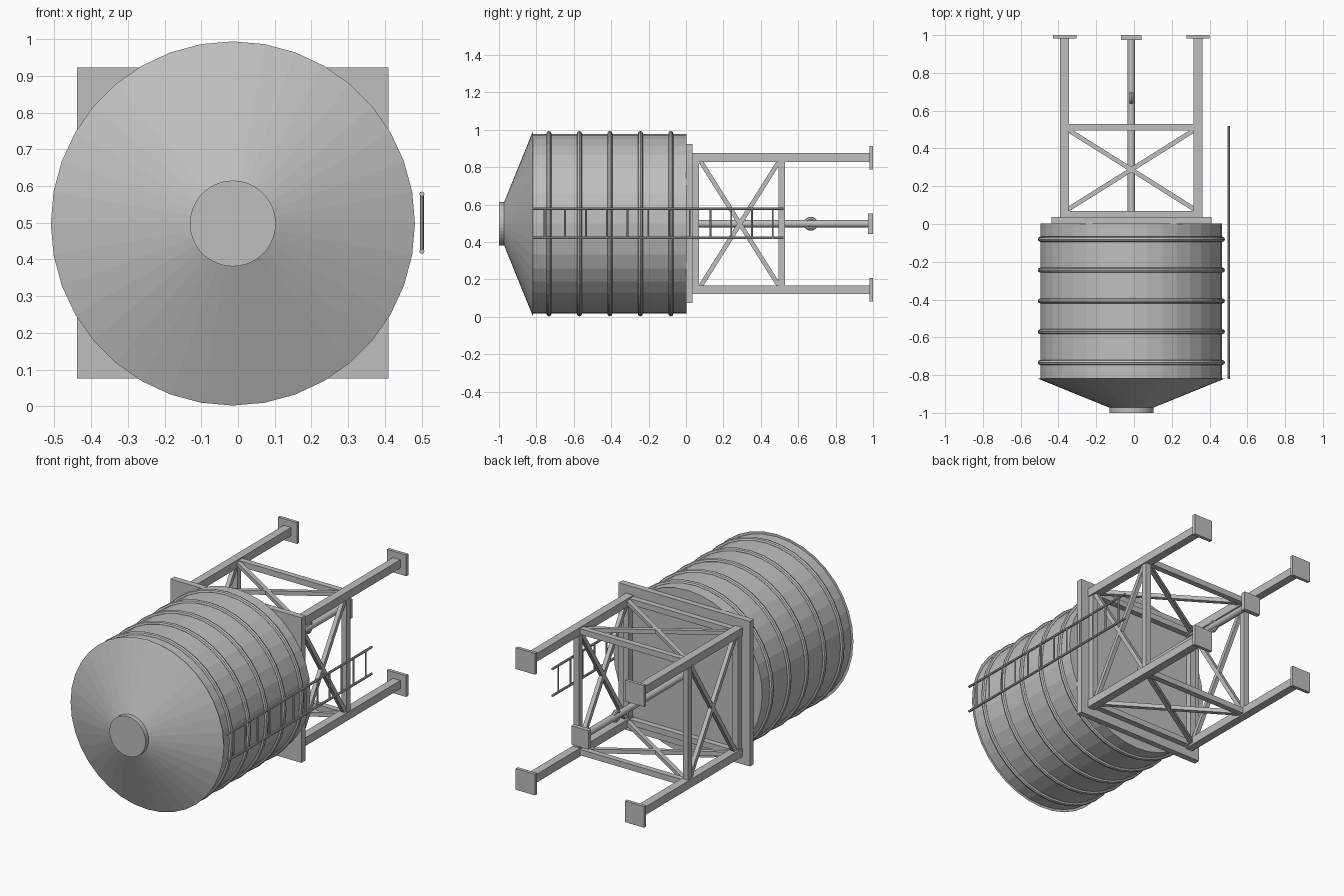
import bpy
import math
from mathutils import Vector

if "Cube" in bpy.data.objects:
    bpy.data.objects.remove(bpy.data.objects["Cube"], do_unlink=True)

CX, CZ = -0.014, 0.498      # axis of the tank, which lies along y
SIDES = 36
LEG = 0.353                 # leg offset from the axis
TURN = (math.pi / 2, 0, 0)

grey = bpy.data.materials.new("plain_grey")
grey.use_nodes = True
grey.diffuse_color = (0.52, 0.52, 0.52, 1)
grey.node_tree.nodes["Principled BSDF"].inputs["Base Color"].default_value = (0.52, 0.52, 0.52, 1)


def finish(name):
    ob = bpy.context.object
    ob.name = ob.data.name = name
    ob.data.materials.append(grey)
    return ob


def box(name, centre, size):
    bpy.ops.mesh.primitive_cube_add(size=1, location=centre)
    ob = finish(name)
    ob.scale = size
    return ob


def strut(name, a, b, width, depth):
    """Rectangular bar between two points."""
    a, b = Vector(a), Vector(b)
    ob = box(name, (a + b) / 2, (width, depth, (b - a).length))
    ob.rotation_mode = "QUATERNION"
    ob.rotation_quaternion = (b - a).to_track_quat("Z", "Y")
    return ob


def rod(name, a, b, radius, sides=12):
    """Round bar between two points."""
    a, b = Vector(a), Vector(b)
    bpy.ops.mesh.primitive_cylinder_add(vertices=sides, radius=radius,
                                        depth=(b - a).length, location=(a + b) / 2)
    ob = finish(name)
    ob.rotation_mode = "QUATERNION"
    ob.rotation_quaternion = (b - a).to_track_quat("Z", "Y")
    bpy.ops.object.shade_smooth_by_angle()
    return ob


def drum(name, y0, y1, r0, r1):
    """Tapered drum about the tank axis, r0 at y0 and r1 at y1."""
    bpy.ops.mesh.primitive_cone_add(vertices=SIDES, radius1=r1, radius2=r0, depth=y1 - y0,
                                    location=(CX, (y0 + y1) / 2, CZ), rotation=TURN)
    return finish(name)


# Tank, roof and hatch
drum("tank", -0.82, 0.003, 0.481, 0.481)
drum("roof", -0.972, -0.818, 0.117, 0.496)
drum("hatch", -1.0, -0.968, 0.117, 0.117)

# Hoops around the tank
for i in range(5):
    bpy.ops.mesh.primitive_torus_add(major_segments=SIDES, minor_segments=8, major_radius=0.482,
                                     minor_radius=0.0135, location=(CX, -0.733 + 0.163 * i, CZ),
                                     rotation=TURN)
    finish("tank_hoop")

# Platform under the tank
box("platform", (CX, 0.018, CZ + 0.001), (0.848, 0.036, 0.848))

# Legs with foot plates
for sx in (-1, 1):
    for sz in (-1, 1):
        x, z = CX + sx * LEG, CZ + sz * LEG
        box("leg", (x, 0.51, z), (0.048, 0.95, 0.048))
        box("foot_plate", (x, 0.9905, z), (0.124, 0.019, 0.124))

# Girts and cross braces on the four sides of the frame
for side in range(4):
    angle = side * math.pi / 2

    def corner(s, y):
        u, v = s * LEG, LEG
        c, n = math.cos(angle), math.sin(angle)
        return (CX + u * c - v * n, y, CZ + u * n + v * c)

    for y in (0.053, 0.512):
        strut("girt", corner(-1, y), corner(1, y), 0.034, 0.034)
    for s in (-1, 1):
        strut("cross_brace", corner(-s, 0.066), corner(s, 0.51), 0.024, 0.024)

# Central pipe, its end plate and valve wheel
rod("pipe", (CX, 0.03, CZ), (CX, 0.985, CZ), 0.0195, 16)
box("pipe_plate", (CX, 0.987, CZ), (0.11, 0.026, 0.11))
bpy.ops.mesh.primitive_torus_add(major_segments=20, minor_segments=8, major_radius=0.025,
                                 minor_radius=0.012, location=(CX, 0.667, CZ),
                                 rotation=(0, math.pi / 2, 0))
finish("valve_wheel")
bpy.ops.object.shade_smooth_by_angle()

# Ladder along the side
for z in (0.422, 0.578):
    rod("ladder_rail", (0.501, -0.82, z), (0.501, 0.52, z), 0.007, 8)
for i in range(12):
    y = -0.757 + 0.111 * i
    rod("ladder_rung", (0.501, y, 0.422), (0.501, y, 0.578), 0.005, 8)
